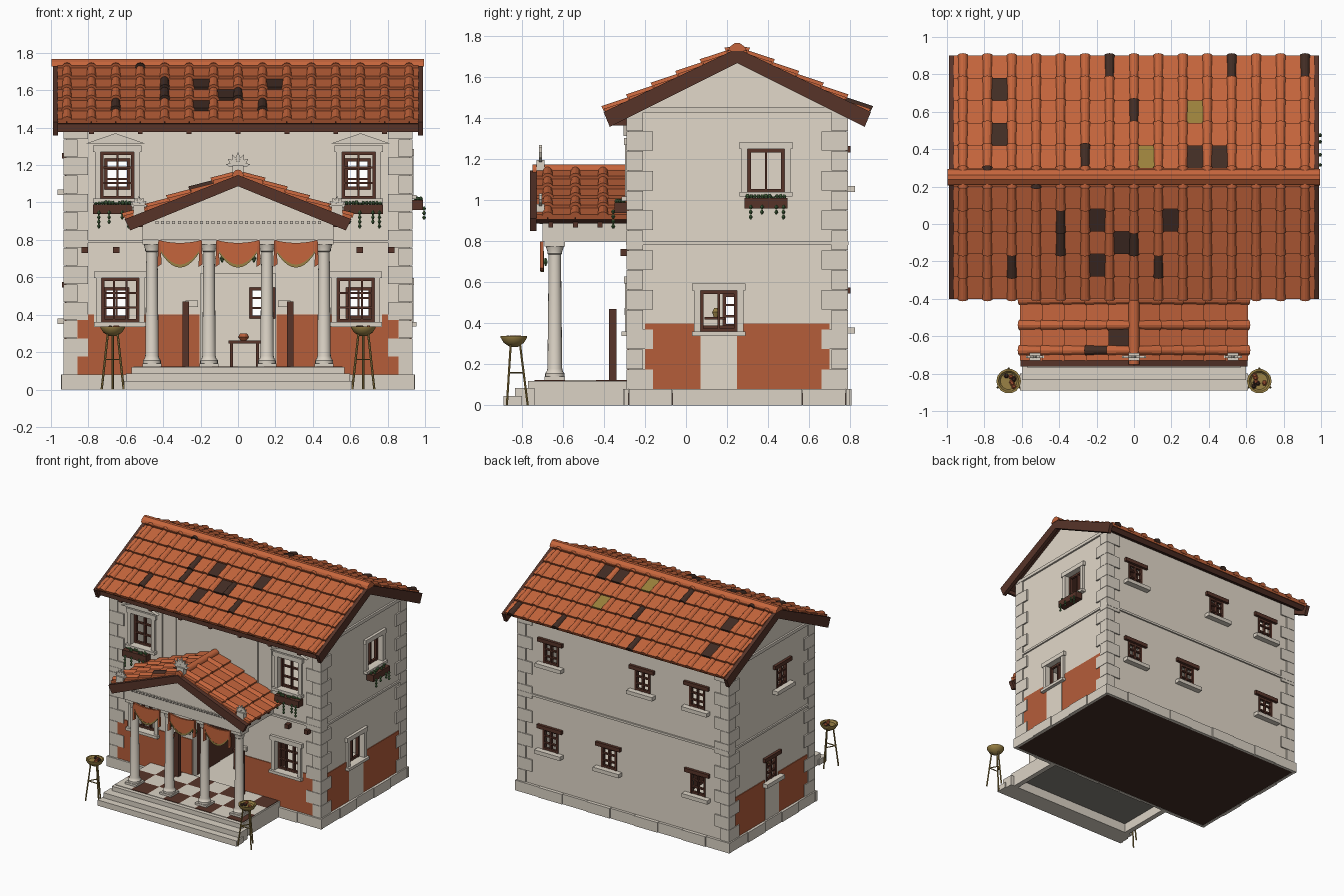
import bpy, bmesh, math, random
from mathutils import Matrix, Vector

if "Cube" in bpy.data.objects:
    bpy.data.objects.remove(bpy.data.objects["Cube"])

random.seed(4)
COLORS = {
    "plaster": (0.76, 0.69, 0.585), "stone": (0.71, 0.65, 0.56), "terracotta": (0.56, 0.13, 0.045),
    "dado_red": (0.46, 0.11, 0.042), "wood": (0.095, 0.034, 0.022), "dark_tile": (0.055, 0.026, 0.018),
    "bronze": (0.32, 0.22, 0.06), "leaf_green": (0.065, 0.14, 0.05), "shadow_grey": (0.24, 0.225, 0.2),
    "ochre_tile": (0.33, 0.22, 0.045)}
NAMES = list(COLORS)
MATS = []
for n, c in COLORS.items():
    m = bpy.data.materials.new(n)
    m.diffuse_color = (*c, 1)
    m.use_nodes = True
    m.node_tree.nodes["Principled BSDF"].inputs["Base Color"].default_value = m.diffuse_color
    MATS.append(m)
parts = {}
I4 = Matrix.Identity(4)


def frame(x, y, z, o):
    m = Matrix((x, y, z)).transposed().to_4x4()
    m.translation = o
    return m


def loft(part, mat, rings, M=I4):
    """Closed solid through rings of equal point count."""
    bm = parts.setdefault(part, bmesh.new())
    vs = [[bm.verts.new(M @ Vector(p)) for p in r] for r in rings]
    fs = [bm.faces.new(vs[0]), bm.faces.new(vs[-1][::-1])]
    n = len(vs[0])
    for a, b in zip(vs, vs[1:]):
        fs += [bm.faces.new((a[i], a[(i + 1) % n], b[(i + 1) % n], b[i])) for i in range(n)]
    for f in fs:
        f.material_index = NAMES.index(mat)


def prism(part, mat, pts, d0, d1, M=I4):
    loft(part, mat, [[(a, d, b) for a, b in pts] for d in (d0, d1)], M)


def box(part, mat, x0, x1, y0, y1, z0, z1, M=I4):
    prism(part, mat, [(x0, z0), (x1, z0), (x1, z1), (x0, z1)], y0, y1, M)


def lathe(part, mat, prof, M=I4, n=14):
    loft(part, mat, [[(r * math.cos(i * math.tau / n), r * math.sin(i * math.tau / n), z)
                      for i in range(n)] for r, z in prof], M)


def rod(part, mat, p, q, r, n=8):
    p, q = Vector(p), Vector(q)
    M = Matrix.Translation(p) @ (q - p).to_track_quat('Z', 'Y').to_matrix().to_4x4()
    lathe(part, mat, [(r, 0), (r, (q - p).length)], M, n)


# Wall frames: local x along wall, local y outward, z up
X, Y, Z = Vector((1, 0, 0)), Vector((0, 1, 0)), Vector((0, 0, 1))
FRONT, BACK = frame(X, -Y, Z, (0, -0.28, 0)), frame(X, Y, Z, (0, 0.78, 0))
RIGHT, LEFT = frame(Y, X, Z, (0.92, 0, 0)), frame(Y, -X, Z, (-0.92, 0, 0))


def wall(part, M, u0, u1, z0, z1, holes):
    us = sorted({u0, u1, *[h[0] for h in holes], *[h[1] for h in holes]})
    for a, b in zip(us, us[1:]):
        z = z0
        for h in sorted((h for h in holes if h[0] <= a and h[1] >= b), key=lambda h: h[2]):
            if h[2] > z:
                box(part, "plaster", a, b, -0.05, 0, z, h[2], M)
            z = h[3]
        box(part, "plaster", a, b, -0.05, 0, z, z1, M)


def window(M, h, bars, rails, framed):
    a, b, z0, z1 = h
    t, s = 0.016, 0.011
    v = -0.025 if framed else 0.004
    xs = [(a + t / 2, t), (b - t / 2, t)] + [(a + (b - a) * i / (bars + 1), s) for i in range(1, bars + 1)]
    zs = [(z0 + t / 2, t), (z1 - t / 2, t)] + [(z0 + (z1 - z0) * i / (rails + 1), s) for i in range(1, rails + 1)]
    for x, w in xs:
        box("window_frames", "wood", x - w / 2, x + w / 2, v - .025, v, z0, z1, M)
    for z, w in zs:
        box("window_frames", "wood", a, b, v - .022, v - .003, z - w / 2, z + w / 2, M)
    if framed:
        for x in (a - 0.03, b):
            box("window_surrounds", "stone", x, x + 0.03, 0, 0.018, z0, z1, M)
        box("window_surrounds", "stone", a - 0.04, b + 0.04, 0, 0.022, z1, z1 + 0.035, M)
        box("window_surrounds", "stone", a - 0.04, b + 0.04, 0, 0.035, z0 - 0.022, z0, M)
    else:
        box("window_lintels", "wood", a - 0.04, b + 0.04, -0.02, 0.022, z1, z1 + 0.03, M)
        box("window_sills", "stone", a - 0.045, b + 0.045, -0.02, 0.045, z0 - 0.03, z0, M)


def planter(M, u, z):
    box("planter_boxes", "wood", u - 0.105, u + 0.105, 0.01, 0.07, z - 0.052, z, M)
    for i in range(11):
        x, r = u - 0.09 + i * 0.018, random.uniform(0.009, 0.014)
        c = M @ Matrix.Translation((x, random.uniform(0.025, 0.06), z + 0.007))
        lathe("planter_greenery", "leaf_green", [(r * .5, -r), (r, 0), (r * .4, r)], c, 6)
    for x in (-0.075, -0.02, 0.05, 0.085):
        for k in range(random.randint(2, 4)):
            c = M @ Matrix.Translation((u + x, 0.075, z - 0.045 - 0.024 * k))
            lathe("planter_greenery", "leaf_green", [(.004, -.011), (.011, 0), (.004, .011)], c, 5)


# Hollow house walls with openings
up_f = [(s * .645 - .09, s * .645 + .09, 1.02, 1.27) for s in (-1, 1)]
lo_f = [(s * .63 - .1, s * .63 + .1, 0.36, 0.595) for s in (-1, 1)]
back_w = [(x - .068, x + .068, z, z + .165) for x, z in
          ((.64, 1.07), (-.165, 1.07), (-.645, 1.07), (.645, .38), (.13, .38), (-.65, .38))]
right_w = [(.3, .48, 1.04, 1.25), (.07, .25, .36, .56)]
left_w = [(.05, .18, 1.07, 1.235), (.18, .31, .38, .545)]
wall("front_wall", FRONT, -.92, .92, .06, 1.45, up_f + lo_f + [(-.2, .2, .1, .62)])
wall("back_wall", BACK, -.92, .92, .06, 1.45, back_w)
wall("right_wall", RIGHT, -.23, .73, .06, 1.43, right_w)
wall("left_wall", LEFT, -.23, .73, .06, 1.43, left_w)
for h in up_f: window(FRONT, h, 1, 2, True)
for h in lo_f: window(FRONT, h, 2, 2, True)
for h in back_w: window(BACK, h, 1, 2, False)
for h in right_w: window(RIGHT, h, 1, 0, True)
for h in left_w: window(LEFT, h, 1, 2, False)
for s in (-1, 1):
    planter(FRONT, s * .67, .99)
    u = s * .655
    prism("window_hoods", "stone", [(u - .16, 1.315), (u + .16, 1.315), (u, 1.37)], 0, .025, FRONT)
    for x in (.36, .48):
        box("wall_pilasters", "plaster", s * x - .015, s * x + .015, 0, .008, .81, 1.37, FRONT)
planter(RIGHT, .39, 1.012)

# Gables, string courses, floors
for M in (LEFT, RIGHT):
    prism("gable_walls", "plaster", [(-.28, 1.43), (.78, 1.43), (.78, 1.455), (.25, 1.71), (-.28, 1.455)], -.05, 0, M)
    box("string_courses", "stone", -.28, .78, 0, .014, 1.43, 1.455, M)
for M, a, b in ((FRONT, -.93, .93), (BACK, -.93, .93), (LEFT, -.28, .78), (RIGHT, -.28, .78)):
    box("string_courses", "stone", a, b, 0, .012, .783, .80, M)
box("ground_slab", "dark_tile", -.922, .922, -.282, .782, .002, .06)
box("room_floor", "stone", -.88, .88, -.28, .75, .06, .1)
box("upper_floor", "plaster", -.88, .88, -.24, .74, .76, .78)

# Plinth blocks and corner quoins
for M, a, b, n in ((FRONT, -.945, .945, 9), (BACK, -.945, .945, 9), (LEFT, -.28, .78, 5), (RIGHT, -.28, .78, 5)):
    w = (b - a) / n
    for i in range(n):
        box("plinth", "stone", a + i * w + .001, a + (i + 1) * w - .001, 0, .021 + .006 * (i % 2), 0, .08, M)
for sx in (-1, 1):
    for yc, d in ((-.29, 1), (.79, -1)):
        for k in range(14):
            lx, ly = (.13, .08) if k % 2 else (.075, .13)
            z = .08 + k * .0968
            box("quoins", "stone", sx * .932, sx * (.932 - lx), yc, yc + d * ly, z + .001, z + .0955)

# Painted dado plates
for s in (-1, 1):
    for a, b, z in ((.205, .5, .4), (.5, .77, .335), (.77, .86, .4)):
        box("front_dado", "dado_red", s * a, s * b, 0, .006, .08, z, FRONT)
for M, h in ((RIGHT, (.07, .25, .36)), (LEFT, (.16, .33, .35))):
    box("side_dado", "dado_red", -.2, h[0], 0, .006, .08, .4, M)
    box("side_dado", "dado_red", h[1], .7, 0, .006, .08, .4, M)
    box("panel_under_window", "plaster", h[0], h[1], 0, .009, .08, h[2], M)


def tile_roof(part, O, A, U, covers, a0, a1, L, length, r, pans_c, covers_c):
    """Stepped pan tiles with round covers; U runs up the slope, A along the eave."""
    N = A.cross(U)
    M = frame(U, A, N if N.z > 0 else -N, O)
    edges = [a0] + covers + [a1]
    for k in range(math.ceil(length / L)):
        u, e = k * L, min((k + 1) * L, length)
        for i, (a, b) in enumerate(zip(edges, edges[1:])):
            prism(part, pans_c.get((i - 1, k), "terracotta"),
                  [(u - .008, 0), (e, 0), (e, .008), (u - .008, .026)], a + .001, b - .001, M)
        for j, a in enumerate(covers):
            ring = lambda uu, rr, h: [(uu, a + rr * math.cos(t * math.pi / 6), h + rr * math.sin(t * math.pi / 6))
                                      for t in range(7)]
            loft(part, covers_c.get((j, k), "terracotta"), [ring(u - .014, r, .014), ring(e, r * .78, .002)], M)


# Main roof
D, OC, T = "dark_tile", "ochre_tile", "terracotta"
SL = Vector((0, .65, .31)).normalized()
cov = [-.9147 + i * .13067 for i in range(15)]
tile_roof("main_roof_front_tiles", (0, -.382, 1.427), X, SL, cov, -.965, .965, .133, .70, .029,
          {(5, 3): D, (8, 3): D, (6, 2): D, (5, 1): D},
          {(4, 3): D, (4, 2): D, (2, 1): D, (8, 1): D, (7, 2): D, (3, 5): D})
tile_roof("main_roof_back_tiles", (0, .882, 1.427), X, Vector((0, -SL.y, SL.z)), cov, -.965, .965, .133, .70, .029,
          {(1, 1): D, (1, 3): D, (9, 4): D, (10, 4): D, (9, 2): OC, (7, 4): OC},
          {(6, 0): D, (11, 0): D, (14, 0): D, (7, 2): D, (5, 4): D, (1, 5): D})


def chevron(c, half, top, slope, t, cut=.03):
    e = top - slope * half
    return [(c - half, e), (c, top), (c + half, e), (c + half - cut, e - t), (c, top - t), (c - half + cut, e - t)]


RM = frame(Y, X, Z, (0, 0, 0))
loft("main_ridge", T, [[(x, .25 + a, b) for a, b in ((-.045, 1.728), (-.036, 1.75), (-.012, 1.768), (.012, 1.768),
                                                    (.036, 1.75), (.045, 1.728))] for x in (-.997, .994)])
prism("main_roof_deck", "wood", chevron(.25, .628, 1.733, .477, .028), -.965, .965, RM)
for a in (-.99, .962):
    prism("main_rake_boards", "wood", chevron(.25, .652, 1.742, .477, .072), a, a + .028, RM)
box("eave_board", "wood", -.965, .965, -.362, -.344, 1.378, 1.43)
for x in cov[1::2]:
    box("rafter_ends", "wood", x - .013, x + .013, -.36, -.27, 1.365, 1.42)

# Portico steps, hollow platform and chequered floor
box("step_low", "stone", -.61, .61, -.89, -.80, .0, .045)
box("step_middle", "stone", -.60, .60, -.835, -.74, .0, .085)
for s in (-1, 1):
    box("platform_sides", "stone", s * .53, s * .57, -.74, -.3, 0, .085)
box("porch_platform", "stone", -.57, .57, -.77, -.28, .08, .12)
box("porch_underside", "shadow_grey", -.53, .53, -.74, -.30, .074, .08)
for i in range(8):
    for j in range(3):
        box("porch_floor_tiles", "wood" if (i + j) % 2 else "stone", -.56 + i * .14, -.42 + i * .14,
            -.74 + j * .15, -.59 + j * .15, .119, .124)

# Columns
for x in (-.46, -.155, .155, .46):
    C = Matrix.Translation((x, -.64, 0))
    box("column_blocks", "stone", x - .05, x + .05, -.69, -.59, .12, .14)
    lathe("columns", "stone", [(.048, .14), (.048, .155), (.04, .165), (.036, .18), (.030, .735), (.036, .74),
                               (.036, .75), (.044, .775)], C, 16)
    box("column_blocks", "stone", x - .05, x + .05, -.69, -.59, .775, .80)

# Entablature, pediment, ceiling
box("portico_beams", "stone", -.51, .51, -.70, -.58, .80, .90)
for s in (-1, 1):
    box("portico_beams", "stone", s * .41, s * .51, -.58, -.28, .80, .89)
box("portico_ceiling", "plaster", -.45, .45, -.6, -.28, .87, .89)
prism("pediment", "plaster", [(-.53, .90), (.53, .90), (0, 1.10)], -.70, -.66)
for i in range(30):
    box("dentils", "stone", -.442 + i * .03, -.426 + i * .03, -.715, -.70, .885, .902)

# Portico roof
PS = Vector((.6, 0, .238)).normalized()
for s, nm, dp, dc in ((-1, "left", {(0, 4): D}, {(0, 3): D}), (1, "right", {}, {})):
    tile_roof("portico_roof_%s_tiles" % nm, (s * .593, 0, .91), Y, Vector((-s * PS.x, 0, PS.z)),
              [-.675, -.54, -.405], -.73, -.28, .1275, .637, .029, dp, dc)
rod("portico_ridge", T, (0, -.75, 1.146), (0, -.28, 1.146), .03, 12)
prism("portico_roof_deck", "wood", chevron(0, .592, 1.143, .39, .025), -.735, -.28)
prism("portico_rake_boards", "wood", chevron(0, .606, 1.147, .39, .06), -.762, -.73)
for s in (-1, 1):
    for y in (-.66, -.54, -.42):
        box("portico_rafters", "wood", s * .5, s * .57, y - .012, y + .012, .868, .9)


# Palmette ornaments
def palmette(x, z, size):
    for k in range(-3, 4):
        R = Matrix.Translation((x, -.71, z)) @ Matrix.Rotation(k * .45, 4, 'Y')
        h = size * (1 - .06 * abs(k))
        prism("palmettes", "stone", [(0, 0), (.14 * size, .65 * h), (0, h), (-.14 * size, .65 * h)], -.007, .007, R)
    box("palmettes", "stone", x - .03, x + .03, -.73, -.69, z - .05, z + .008)


palmette(0, 1.19, .08)
for s in (-1, 1):
    palmette(s * .53, .975, .06)

# Cloth swags with fringe and tails
for c in (-.31, 0, .31):
    xs = [-.11 + .22 * i / 10 for i in range(11)]
    curve = lambda top, d: [(c + x, top - d * (1 - (x / .11) ** 2)) for x in xs]
    prism("swags", T, curve(.798, .014) + curve(.752, .088)[::-1], -.708, -.694)
    prism("swag_fringe", "bronze", curve(.754, .086) + curve(.743, .091)[::-1], -.710, -.692)
    for s in (-1, 1):
        x = c + s * .11
        prism("swag_tails", "dado_red", [(x - .006, .80), (x + .006, .80), (x + .011, .67), (x - .011, .655)], -.712, -.696)
for x in (-.11, -.085, .085, .11):
    lathe("garland", "leaf_green", [(.004, -.02), (.012, 0), (.004, .02)], Matrix.Translation((x, -.685, .70)), 6)

# Wall beam ends, door leaves, posts, table, shelf
for s in (-1, 1):
    for x in (.65, .82):
        box("beam_ends", "wood", s * x - .017, s * x + .017, 0, .04, .73, .763, FRONT)
    box("door_posts", "wood", s * .28 - .018, s * .28 + .018, -.375, -.34, .12, .47)
    box("door_leaves", "wood", s * .2, s * .225, -.23, .06, .1, .6)
    box("room_panelling", "wood", s * .205, s * .225, .06, .3, .1, .39)
    box("door_brackets", "plaster", s * .215, s * .28, 0, .02, .44, .475, FRONT)
box("table", "wood", -.05, .12, .0, .14, .245, .262)
for x in (-.035, .105):
    for y in (.015, .125):
        box("table", "wood", x - .008, x + .008, y - .008, y + .008, .1, .245)
lathe("pot", "dado_red", [(.015, .262), (.03, .28), (.018, .30)], Matrix.Translation((.03, .07, 0)), 10)
box("wall_shelf", "wood", -.87, -.8, .09, .19, .42, .432)
lathe("shelf_jar", "bronze", [(.01, .432), (.018, .455), (.008, .475)], Matrix.Translation((-.835, .145, 0)), 10)

# Tripod braziers
for s in (-1, 1):
    o = Vector((s * .67, -.84, 0))
    lathe("brazier_bowls", "bronze", [(.02, .285), (.05, .305), (.066, .33), (.066, .338), (.055, .338), (.045, .325)],
          Matrix.Translation(o))
    dirs = [Vector((math.cos(a), math.sin(a), 0)) for a in (math.pi * (.5 + k * 2 / 3) for k in range(3))]
    for d, e in zip(dirs, dirs[1:] + dirs[:1]):
        rod("brazier_legs", "bronze", o + d * .068, o + d * .03 + Z * .30, .006, 6)
        rod("brazier_legs", "bronze", o + d * .048 + Z * .16, o + e * .048 + Z * .16, .004, 6)
    for k in range(7):
        p = Matrix.Translation((s * .67 + random.uniform(-.03, .03), -.84 + random.uniform(-.03, .03), .332))
        lathe("coals", ("dado_red", "dark_tile")[k % 2], [(.008, -.01), (.014, 0), (.006, .01)], p, 6)

# Finish objects
for name, bm in parts.items():
    bmesh.ops.recalc_face_normals(bm, faces=bm.faces)
    me = bpy.data.meshes.new(name)
    bm.to_mesh(me)
    bm.free()
    for m in MATS:
        me.materials.append(m)
    ob = bpy.data.objects.new(name, me)
    bpy.context.collection.objects.link(ob)
    if name in ("columns", "portico_ridge", "brazier_bowls"):
        bpy.ops.object.select_all(action='DESELECT')
        ob.select_set(True)
        bpy.context.view_layer.objects.active = ob
        bpy.ops.object.shade_smooth_by_angle(angle=math.radians(35))
